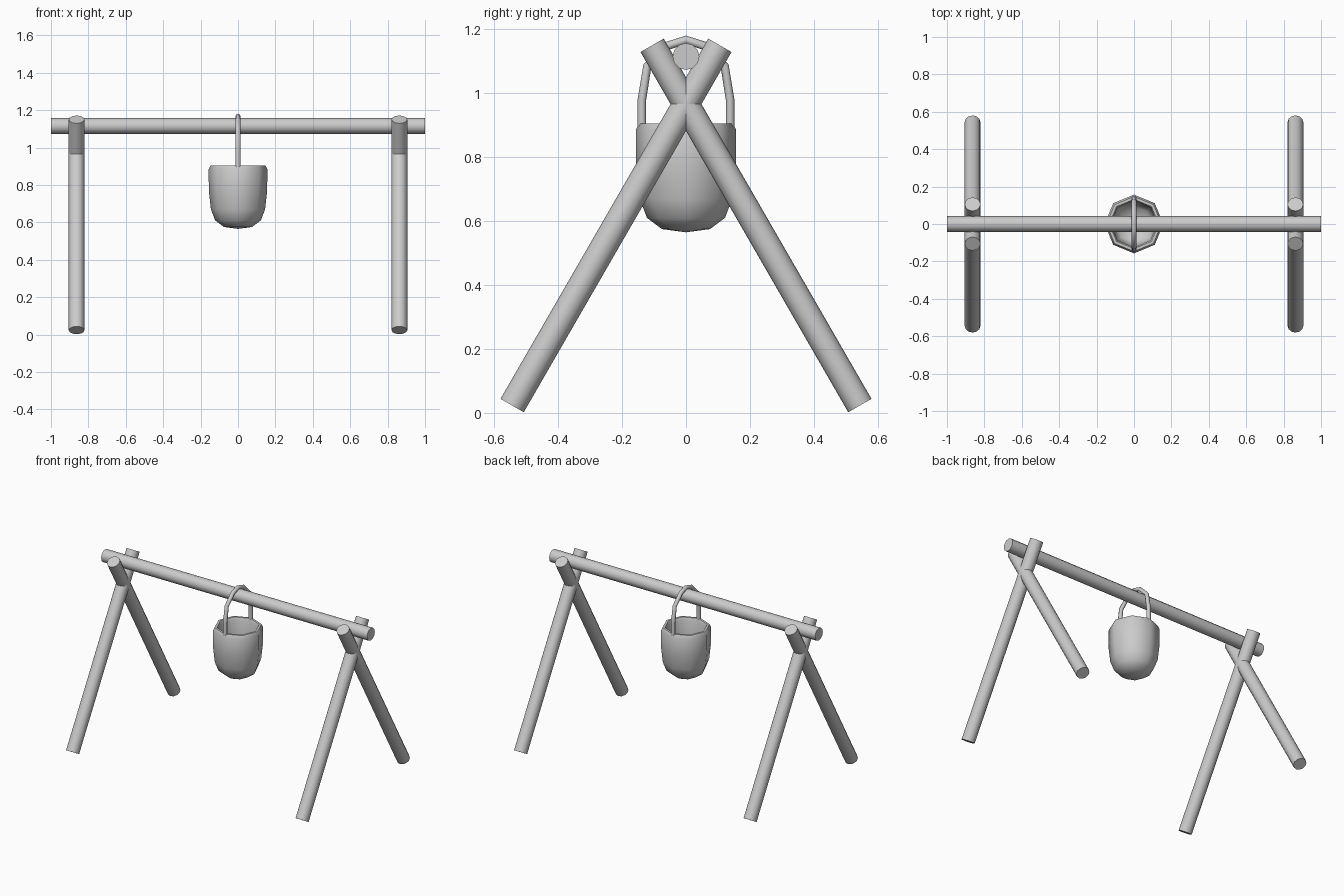
import bpy, bmesh, math
from mathutils import Vector

if "Cube" in bpy.data.objects:
    bpy.data.objects.remove(bpy.data.objects["Cube"])


def smooth(obj, angle=40):
    bpy.ops.object.select_all(action='DESELECT')
    obj.select_set(True)
    bpy.context.view_layer.objects.active = obj
    bpy.ops.object.shade_smooth_by_angle(angle=math.radians(angle))


def pole(name, a, b, radius=0.042, sides=12):
    a, b = Vector(a), Vector(b)
    bpy.ops.mesh.primitive_cylinder_add(vertices=sides, radius=radius,
                                        depth=(b - a).length, location=(a + b) / 2)
    obj = bpy.context.object
    obj.name = name
    obj.rotation_euler = (b - a).to_track_quat('Z', 'Y').to_euler()
    smooth(obj)
    return obj


def mesh_object(name, bm, angle):
    bmesh.ops.recalc_face_normals(bm, faces=bm.faces)
    mesh = bpy.data.meshes.new(name)
    bm.to_mesh(mesh)
    bm.free()
    obj = bpy.data.objects.new(name, mesh)
    bpy.context.collection.objects.link(obj)
    smooth(obj, angle)
    return obj


def bridge(bm, rings):
    for r0, r1 in zip(rings, rings[1:]):
        n = len(r0)
        for i in range(n):
            j = (i + 1) % n
            bm.faces.new((r0[i], r0[j], r1[j], r1[i]))


# crossbar
pole("crossbar", (-1, 0, 1.115), (1, 0, 1.115))

# crossed legs at both ends
for x, end in ((-0.863, "left"), (0.863, "right")):
    for s, side in ((-1, "front"), (1, "back")):
        pole(f"{end}_{side}_leg", (x, s * 0.544, 0.023), (x, -s * 0.106, 1.15))

# pot: eight-sided hollow bucket, outside bottom to inside floor
profile = [(0.075, 0.575), (0.122, 0.61), (0.145, 0.67), (0.156, 0.77),
           (0.157, 0.885), (0.147, 0.905), (0.132, 0.905), (0.124, 0.885),
           (0.126, 0.77), (0.115, 0.67), (0.095, 0.625)]
bm = bmesh.new()
rings = [[bm.verts.new((r * math.cos(k * math.pi / 4), r * math.sin(k * math.pi / 4), z))
          for k in range(8)] for r, z in profile]
bridge(bm, rings)
for ring, z in ((rings[0], 0.565), (rings[-1], 0.605)):
    tip = bm.verts.new((0, 0, z))
    for i in range(8):
        bm.faces.new((ring[i], ring[(i + 1) % 8], tip))
mesh_object("pot", bm, 60)

# handle: tube swept over the bar in the x = 0 plane
half = [(0.138, 0.87), (0.138, 0.98), (0.121, 1.085), (0.056, 1.149)]
path = [Vector((0, y, z)) for y, z in half] + [Vector((0, 0, 1.167))]
path += [Vector((0, -y, z)) for y, z in reversed(half)]
bm = bmesh.new()
rings = []
for i, p in enumerate(path):
    d_in = (p - path[max(i - 1, 0)]).normalized()
    d_out = (path[min(i + 1, len(path) - 1)] - p).normalized()
    t = (d_in + d_out).normalized()
    across = Vector((1, 0, 0)).cross(t)
    rings.append([bm.verts.new(p + 0.0135 * (math.cos(k * math.pi / 4) * Vector((1, 0, 0))
                                            + math.sin(k * math.pi / 4) * across))
                  for k in range(8)])
bridge(bm, rings)
bm.faces.new(rings[0])
bm.faces.new(rings[-1])
mesh_object("pot_handle", bm, 50)
